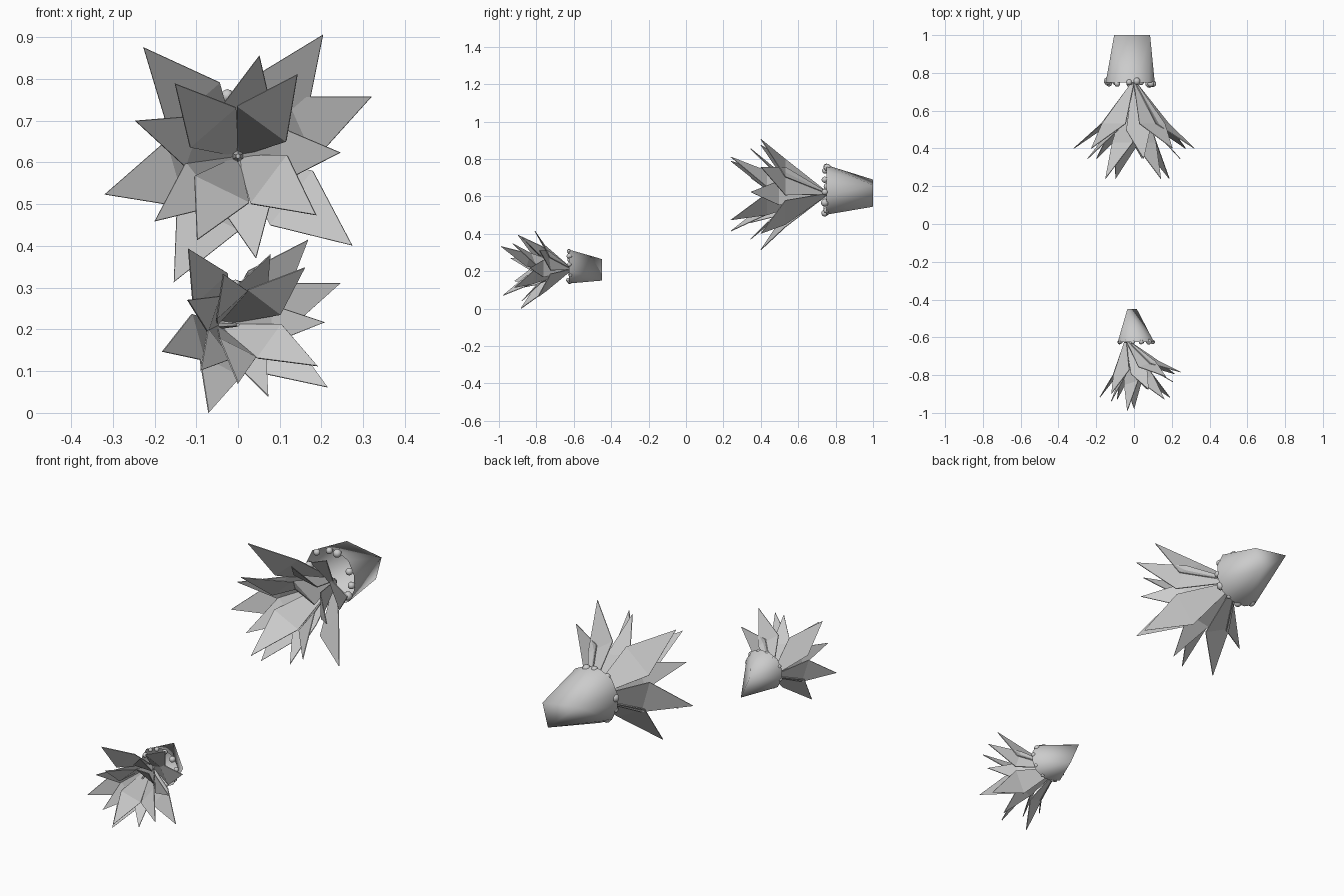
import bpy, bmesh, random
from math import sin, cos, pi, radians
from mathutils import Vector, Matrix

if "Cube" in bpy.data.objects:
    bpy.data.objects.remove(bpy.data.objects["Cube"])

random.seed(4)


def finish(bm, name, smooth=False):
    bmesh.ops.recalc_face_normals(bm, faces=bm.faces)
    me = bpy.data.meshes.new(name)
    bm.to_mesh(me)
    bm.free()
    ob = bpy.data.objects.new(name, me)
    bpy.context.collection.objects.link(ob)
    for p in me.polygons:
        p.use_smooth = smooth
    return ob


# leaf rings: forward reach, blade width, widest point (outward, forward), tips (angle, radius)
RINGS = [
    (0.345, 0.165, (.47, .62), [(131, .345), (55, .355), (24, .35), (196, .332), (-38, .347), (243, .338)]),
    (0.40, 0.13, (.43, .62), [(161, .26), (2, .245), (78, .246), (-80, .248), (218, .253)]),
    (0.505, 0.145, (.40, .62), [(131, .23), (54, .242), (-37, .234), (244, .223)]),
]


def foliage(name, matrix):
    # flat kite-shaped leaves fanning out towards -y
    bm = bmesh.new()
    for reach, width, (fo, ff), tips in RINGS:
        for a, r in tips:
            a = radians(a)
            out = Vector((cos(a), 0, sin(a)))
            side = Vector((-sin(a), 0, cos(a)))
            base = out * 0.012
            tip = out * r + Vector((0, -reach, 0))
            mid = out * r * fo + Vector((0, -reach * ff, 0))
            # each half is a triangle pair so the slight bend stays crisp
            l, m = mid - side * width / 2, mid + side * width / 2
            v = [bm.verts.new(matrix @ p) for p in
                 (base - side * .010, l, tip, m, base + side * .010)]
            bm.faces.new((v[0], v[1], v[3], v[4]))
            bm.faces.new((v[1], v[2], v[3]))
    ob = finish(bm, name)
    mod = ob.modifiers.new("thickness", 'SOLIDIFY')
    mod.thickness = 0.004
    mod.offset = 0
    # thin stem through the middle
    bm = bmesh.new()
    bmesh.ops.create_cone(bm, cap_ends=True, segments=6, radius1=.014, radius2=.006, depth=.2,
                          matrix=matrix @ Matrix.Translation((0, -.09, 0))
                          @ Matrix.Rotation(radians(90), 4, 'X'))
    finish(bm, name.replace("leaves", "stem"))


def pot(name, rim, end_points, n=12):
    # open round rim tapering to a few rough corners at the foot
    cx, y, cz, rx, rz, e = rim
    bm = bmesh.new()
    for i in range(n):
        a = 2 * pi * (i + .5) / n
        c, s = cos(a), sin(a)
        k = (abs(c) ** e + abs(s) ** e) ** (-1 / e)
        bm.verts.new((cx + rx * c * k, y, cz + rz * s * k))
    for p in end_points:
        bm.verts.new(p)
    bmesh.ops.convex_hull(bm, input=bm.verts[:])
    mouth = [f for f in bm.faces if all(abs(v.co.y - y) < 1e-4 for v in f.verts)]
    bmesh.ops.delete(bm, geom=mouth, context='FACES')
    finish(bm, name, True)


def pebbles(name, rim, size, count=11):
    # small stones around the rim
    cx, y, cz, rx, rz, _ = rim
    bm = bmesh.new()
    for i in range(count):
        a = 2 * pi * (i + random.uniform(-.3, .3)) / count
        p = Vector((cx + rx * .92 * cos(a), y + random.uniform(-.5, .5) * size,
                    cz + rz * .92 * sin(a)))
        bmesh.ops.create_icosphere(bm, subdivisions=2, radius=size * random.uniform(.75, 1.15),
                                   matrix=Matrix.Translation(p))
    finish(bm, name, True)


# large plant
big_rim = (-0.02, 0.75, 0.635, 0.132, 0.135, 2.4)
pot("large_pot", big_rim, [(-.105, 1, .69), (.085, 1, .66), (.055, 1, .545)])
pebbles("large_pebbles", big_rim, 0.019)
foliage("large_leaves", Matrix.Translation((0, 0.745, 0.615)))

# small plant, turned slightly sideways
small_rim = (0.01, -0.625, 0.225, 0.098, 0.092, 2.4)
pot("small_pot", small_rim, [(-.035, -.45, .265), (.015, -.45, .15)])
pebbles("small_pebbles", small_rim, 0.0135)
foliage("small_leaves", Matrix.Translation((-0.04, -0.62, 0.211))
        @ Matrix.Rotation(radians(17.4), 4, 'Z') @ Matrix.Scale(0.7, 4))
